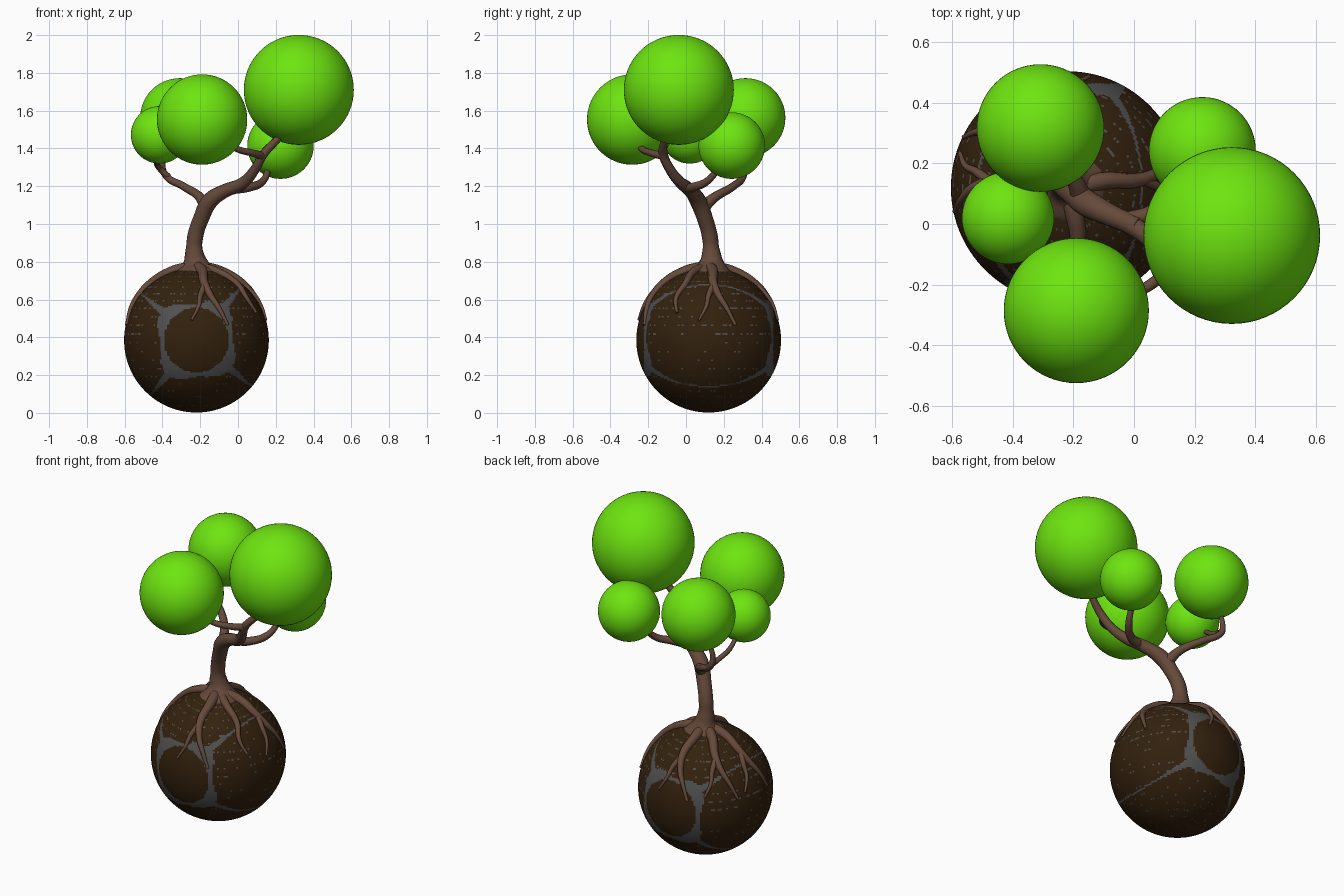
import bpy, math, random
from mathutils import Vector

random.seed(4)
cube = bpy.data.objects.get("Cube")
if cube:
    bpy.data.objects.remove(cube, do_unlink=True)


def material(name, rgb):
    m = bpy.data.materials.new(name)
    m.use_nodes = True
    m.diffuse_color = (*rgb, 1)
    m.node_tree.nodes["Principled BSDF"].inputs["Base Color"].default_value = (*rgb, 1)
    return m


leaf = material("leaf green", (0.155, 0.78, 0.005))
bark = material("bark brown", (0.13, 0.067, 0.042))
soil = material("dark soil", (0.033, 0.015, 0.004))
stone = material("stone grey", (0.08, 0.08, 0.08))

CENTRE, RADIUS = Vector((-0.22, 0.12, 0.385)), 0.383


def sphere(name, loc, r, mats, seg=64, rings=32):
    bpy.ops.mesh.primitive_uv_sphere_add(segments=seg, ring_count=rings, radius=r, location=loc)
    ob = bpy.context.object
    ob.name = name
    for m in mats:
        ob.data.materials.append(m)
    bpy.ops.object.shade_smooth()
    return ob


def limb(name, pts, sides=3):
    """Tapered smooth tube through (x, y, z, radius) points."""
    cu = bpy.data.curves.new(name, "CURVE")
    cu.dimensions = "3D"
    cu.bevel_depth = 1
    cu.bevel_resolution = sides
    cu.resolution_u = 8
    cu.use_fill_caps = True
    sp = cu.splines.new("BEZIER")
    sp.radius_interpolation = "CARDINAL"
    sp.bezier_points.add(len(pts) - 1)
    for p, (x, y, z, r) in zip(sp.bezier_points, pts):
        p.co, p.radius = (x, y, z), r
        p.handle_left_type = p.handle_right_type = "AUTO"
    cu.materials.append(bark)
    ob = bpy.data.objects.new(name, cu)
    bpy.context.collection.objects.link(ob)
    bpy.ops.object.select_all(action="DESELECT")
    ob.select_set(True)
    bpy.context.view_layer.objects.active = ob
    bpy.ops.object.convert(target="MESH")
    bpy.ops.object.shade_smooth()


# Soil ball with stone rings front and back, joined by four thin seams
ROWS = 128
ball = sphere("soil_ball", CENTRE, RADIUS, [soil, stone], 192, ROWS)


def is_stone(d):
    rho = math.hypot(d.x, d.z)
    turn = math.atan2(d.z, d.x) - math.radians(50)
    corner = math.cos(4 * turn)
    if abs(d.y) > 0.6 and 0.45 < rho < 0.56 + 0.06 * corner:
        return True
    off = abs((turn + math.pi / 4) % (math.pi / 2) - math.pi / 4) * rho
    if rho > 0.5 and off < 0.012 + 0.17 * max(0, 0.95 - rho) ** 1.2:
        return True
    # scattered flecks in rows
    row = int(math.acos(max(-1, min(1, d.z))) / math.pi * ROWS)
    chance = 0.25 if d.z > 0 else 0.1
    return row % 5 == 0 and rho > 0.45 and random.random() < chance


for f in ball.data.polygons:
    f.material_index = int(is_stone(f.center.normalized()))

# Foliage balls
for name, loc, r in (
    ("foliage_large", (0.322, -0.038, 1.71), 0.291),
    ("foliage_front", (-0.19, -0.285, 1.553), 0.239),
    ("foliage_back", (-0.308, 0.316, 1.562), 0.21),
    ("foliage_low", (0.225, 0.242, 1.415), 0.176),
    ("foliage_small", (-0.415, 0.02, 1.472), 0.152),
):
    sphere(name, loc, r, [leaf])

# Trunk and branches
limb("trunk", [(-0.22, 0.13, 0.73, 0.13), (-0.225, 0.135, 0.79, 0.072), (-0.232, 0.133, 0.86, 0.046),
               (-0.225, 0.125, 0.94, 0.042), (-0.195, 0.1, 1.03, 0.042), (-0.15, 0.065, 1.12, 0.044),
               (-0.08, 0.03, 1.17, 0.037), (0.01, -0.01, 1.205, 0.033)], 6)
limb("branch_large", [(-0.04, 0.015, 1.185, 0.034), (0.03, -0.03, 1.22, 0.031), (0.09, -0.085, 1.29, 0.026),
                      (0.135, -0.12, 1.37, 0.024), (0.21, -0.11, 1.45, 0.02), (0.28, -0.07, 1.54, 0.016)])
limb("branch_front", [(0.13, -0.12, 1.36, 0.022), (0.08, -0.18, 1.375, 0.019), (0, -0.23, 1.395, 0.017),
                      (-0.1, -0.27, 1.45, 0.014)])
limb("branch_low", [(-0.03, 0.01, 1.185, 0.028), (0.06, 0.04, 1.195, 0.024), (0.13, 0.11, 1.225, 0.02),
                    (0.165, 0.18, 1.3, 0.016)])
limb("branch_back", [(-0.17, 0.08, 1.08, 0.035), (-0.2, 0.15, 1.14, 0.026), (-0.29, 0.25, 1.2, 0.021),
                     (-0.385, 0.305, 1.26, 0.019), (-0.4, 0.305, 1.32, 0.016), (-0.36, 0.31, 1.42, 0.013)])
limb("branch_small", [(-0.37, 0.3, 1.25, 0.018), (-0.42, 0.27, 1.3, 0.015), (-0.43, 0.18, 1.33, 0.014),
                      (-0.42, 0.08, 1.4, 0.012)])


def root(name, steps, start=0.03):
    """Root hugging the ball; steps are (heading, angle from top) in degrees."""
    pts = []
    for i, (heading, down) in enumerate(steps):
        a, b = math.radians(heading), math.radians(down)
        d = Vector((math.sin(b) * math.cos(a), math.sin(b) * math.sin(a), math.cos(b)))
        p = CENTRE + d * (RADIUS + 0.004)
        pts.append((*p, start * (1 - i / len(steps)) + 0.003))
    limb(name, pts)


# Each main root forks into two thinner ones
for name, h in (("front", -78), ("left", 8), ("back", 95), ("right", 178), ("back_right", 140)):
    root(name + "_root", [(h, 5), (h + 2, 20), (h - 2, 38), (h + 2, 52), (h + 8, 64), (h + 14, 78)])
    root(name + "_root_fork", [(h - 1, 40), (h - 8, 52), (h - 10, 62), (h - 16, 74)], 0.015)
root("front_left_root", [(-35, 5), (-35, 22), (-30, 40), (-33, 55), (-28, 68)], 0.024)
